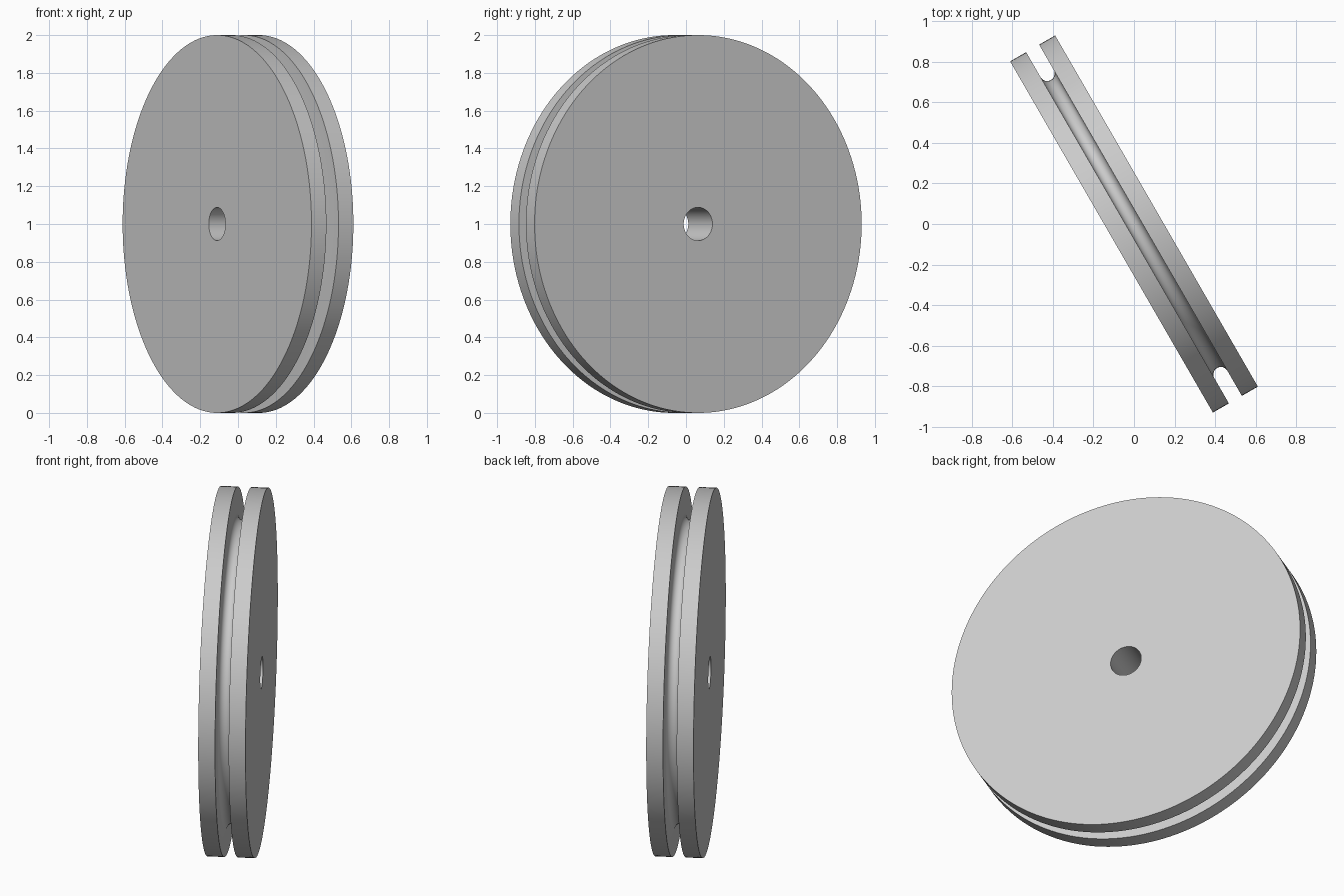
import bpy
import bmesh
from math import pi, sin, cos, radians
from mathutils import Matrix, Vector

cube = bpy.data.objects.get("Cube")
if cube:
    bpy.data.objects.remove(cube, do_unlink=True)

RADIUS, HALF_WIDTH = 1.0, 0.128
BORE = 0.088
GROOVE, GROOVE_CENTRE = 0.037, 0.857
SEGMENTS, ARC_STEPS = 160, 16

# Plain grey material
grey = bpy.data.materials.new("plain grey")
grey.use_nodes = True
colour = (0.6, 0.6, 0.6, 1)
grey.diffuse_color = colour
grey.node_tree.nodes["Principled BSDF"].inputs["Base Color"].default_value = colour

# Closed wheel section as (radius, axial) pairs: bore, flanges, round-bottomed groove
arc = [(GROOVE_CENTRE - GROOVE * sin(pi * i / ARC_STEPS),
        -GROOVE * cos(pi * i / ARC_STEPS)) for i in range(ARC_STEPS + 1)]
section = [(BORE, -HALF_WIDTH), (RADIUS, -HALF_WIDTH), (RADIUS, -GROOVE), *arc,
           (RADIUS, GROOVE), (RADIUS, HALF_WIDTH), (BORE, HALF_WIDTH)]

# Spin the section about the axle
bm = bmesh.new()
verts = [bm.verts.new((axial, 0, r)) for r, axial in section]
edges = [bm.edges.new((verts[i - 1], v)) for i, v in enumerate(verts)]
bmesh.ops.spin(bm, geom=verts + edges, cent=Vector(), axis=Vector((1, 0, 0)),
               angle=2 * pi, steps=SEGMENTS, use_merge=False)
bmesh.ops.remove_doubles(bm, verts=bm.verts, dist=0.0001)
bmesh.ops.recalc_face_normals(bm, faces=bm.faces)

# Turn the axle to its heading and stand the wheel on the floor
bm.transform(Matrix.Translation((0, 0, RADIUS)) @ Matrix.Rotation(radians(30), 4, "Z"))
mesh = bpy.data.meshes.new("pulley_wheel")
bm.to_mesh(mesh)
bm.free()
mesh.materials.append(grey)

wheel = bpy.data.objects.new("pulley_wheel", mesh)
bpy.context.collection.objects.link(wheel)
bpy.ops.object.select_all(action="DESELECT")
wheel.select_set(True)
bpy.context.view_layer.objects.active = wheel
bpy.ops.object.shade_smooth_by_angle(angle=radians(30))
